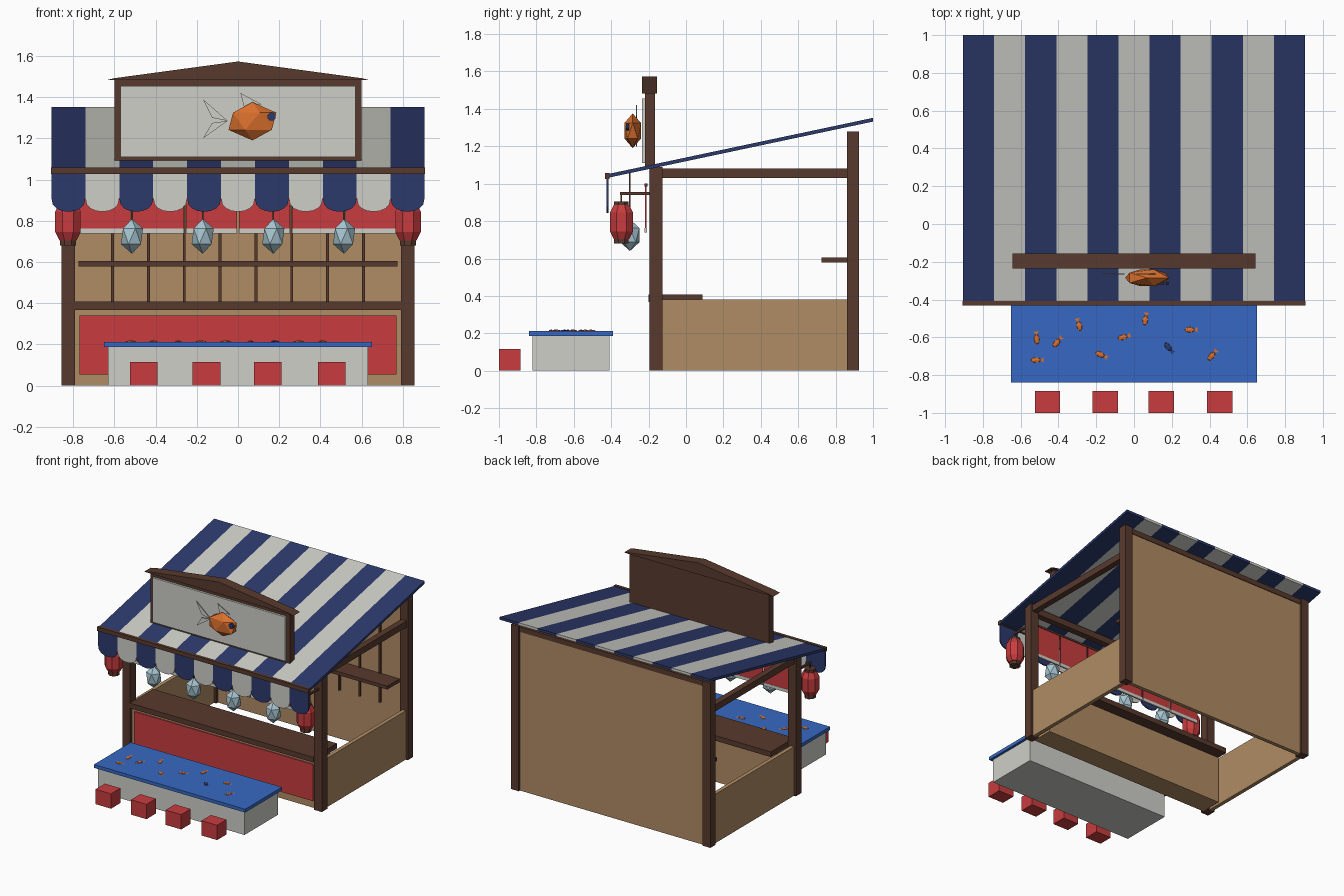
import bpy, bmesh, math
from mathutils import Matrix, Vector

if "Cube" in bpy.data.objects:
    bpy.data.objects.remove(bpy.data.objects["Cube"])


def srgb(r, g, b):
    return tuple((c / 255 / 12.92) if c < 11 else ((c / 255 + 0.055) / 1.055) ** 2.4
                 for c in (r, g, b)) + (1.0,)


MATS = {}
for name, rgb in {
    "navy": (44, 58, 108), "white": (207, 207, 201), "brown": (88, 58, 46),
    "tan": (176, 140, 100), "red": (200, 60, 62), "blue": (55, 105, 195),
    "orange": (218, 112, 45), "pale_blue": (168, 198, 210),
}.items():
    m = bpy.data.materials.new(name)
    m.diffuse_color = srgb(*rgb)
    m.use_nodes = True
    m.node_tree.nodes["Principled BSDF"].inputs["Base Color"].default_value = m.diffuse_color
    MATS[name] = m


def finish(bm, name, *mats):
    bmesh.ops.recalc_face_normals(bm, faces=bm.faces)
    me = bpy.data.meshes.new(name)
    bm.to_mesh(me)
    bm.free()
    for mat in mats:
        me.materials.append(MATS[mat])
    ob = bpy.data.objects.new(name, me)
    bpy.context.collection.objects.link(ob)
    return ob


def box(name, mat, x, y, z):
    """Box from (min, max) pairs."""
    bm = bmesh.new()
    bmesh.ops.create_cube(bm, size=1)
    for v in bm.verts:
        v.co = [lo + (c + 0.5) * (hi - lo) for c, (lo, hi) in zip(v.co, (x, y, z))]
    return finish(bm, name, mat)


def prism(name, mat, outline, y0, y1):
    """Front outline in x, z pushed through from y0 to y1."""
    bm = bmesh.new()
    f = bm.faces.new([bm.verts.new((x, y0, z)) for x, z in outline])
    new = bmesh.ops.extrude_face_region(bm, geom=[f])["geom"]
    bmesh.ops.translate(bm, vec=(0, y1 - y0, 0),
                        verts=[v for v in new if isinstance(v, bmesh.types.BMVert)])
    return finish(bm, name, mat)


def gem(name, mat, centre, radii):
    bm = bmesh.new()
    bmesh.ops.create_icosphere(bm, subdivisions=1, radius=1)
    bmesh.ops.transform(bm, matrix=Matrix.Translation(centre) @ Matrix.Diagonal((*radii, 1)),
                        verts=bm.verts)
    return finish(bm, name, mat)


def lathe(name, mat, x, y, rings, n=8):
    """Closed faceted solid from (radius, z) rings."""
    bm = bmesh.new()
    loops = [[bm.verts.new((x + r * math.cos(math.tau * (i + 0.5) / n),
                            y + r * math.sin(math.tau * (i + 0.5) / n), z))
              for i in range(n)] for r, z in rings]
    for a, b in zip(loops, loops[1:]):
        for i in range(n):
            bm.faces.new((a[i], a[(i + 1) % n], b[(i + 1) % n], b[i]))
    bm.faces.new(loops[0])
    bm.faces.new(loops[-1])
    return finish(bm, name, mat)


# Frame, low side walls and lanterns, mirrored left and right
for s, side in ((-1, "left"), (1, "right")):
    def sx(a, b):
        return tuple(sorted((s * a, s * b)))
    box(side + "_front_post", "brown", sx(0.79, 0.857), (-0.195, -0.125), (0, 1.09))
    box(side + "_back_post", "brown", sx(0.79, 0.857), (0.86, 0.925), (0, 1.28))
    box(side + "_side_beam", "brown", sx(0.80, 0.847), (-0.125, 0.86), (1.03, 1.08))
    box(side + "_side_wall", "tan", sx(0.81, 0.84), (-0.125, 0.86), (0, 0.38))
    box(side + "_lantern_arm", "brown", sx(0.818, 0.832), (-0.352, -0.195), (0.94, 0.955))
    box(side + "_lantern_hook", "brown", sx(0.821, 0.829), (-0.349, -0.341), (0.90, 0.945))
    lathe(side + "_lantern", "red", s * 0.825, -0.345,
          [(0.045, 0.705), (0.067, 0.745), (0.067, 0.845), (0.045, 0.885)])
    for part, z in (("base", 0.68), ("cap", 0.875)):
        lathe(f"{side}_lantern_{part}", "brown", s * 0.825, -0.345, [(0.042, z), (0.042, z + 0.03)])

# Back wall, lattice and shelf
box("front_beam", "brown", (-0.79, 0.79), (-0.185, -0.135), (1.03, 1.08))
box("back_beam", "brown", (-0.79, 0.79), (0.87, 0.915), (1.235, 1.275))
box("back_wall", "tan", (-0.79, 0.79), (0.88, 0.91), (0, 1.25))
for i in range(8):
    x = (i - 3.5) * 0.174
    box("lattice_bar", "brown", (x - 0.007, x + 0.007), (0.865, 0.881), (0.38, 1.2))
box("shelf", "brown", (-0.775, 0.775), (0.725, 0.875), (0.578, 0.605))

# Counter
box("counter_base", "tan", (-0.79, 0.79), (-0.17, 0.0), (0, 0.37))
box("counter_panel", "red", (-0.77, 0.77), (-0.179, -0.169), (0.055, 0.34))
box("counter_top", "brown", (-0.79, 0.79), (-0.2, 0.087), (0.368, 0.408))

# Striped roof and scalloped valance
N, HALF = 11, 0.905
W = 2 * HALF / N
for i in range(N):
    colour = "white" if i % 2 else "navy"
    x0, x1 = -HALF + i * W, -HALF + (i + 1) * W
    bm = bmesh.new()
    bmesh.ops.create_cube(bm, size=1)
    for v in bm.verts:
        y = 1.0 if v.co.y > 0 else -0.425
        z = 1.332 if v.co.y > 0 else 1.03
        v.co = (x0 + (v.co.x + 0.5) * W, y, z + (0.02 if v.co.z > 0 else 0))
    finish(bm, "roof_stripe", colour)
    arc = [((x0 + x1) / 2 + W / 2 * math.cos(a), 0.91 - 0.066 * math.sin(a) ** 0.8)
           for a in (math.pi * k / 8 for k in range(1, 8))]
    prism("valance_scallop", colour,
          [(x0, 1.04), (x1, 1.04), (x1, 0.91)] + arc + [(x0, 0.91)], -0.424, -0.414)
box("valance_rail", "brown", (-0.908, 0.908), (-0.432, -0.408), (1.026, 1.058))

# Hanging banner with pale hem
box("banner_rod", "brown", (-0.79, 0.79), (-0.223, -0.207), (0.985, 1.0))
for i in range(6):
    x = (i - 2.5) * 0.258
    box("banner", "red", (x - 0.124, x + 0.124), (-0.219, -0.211), (0.762, 0.99))
    box("banner_hem", "white", (x - 0.124, x + 0.124), (-0.221, -0.209), (0.738, 0.762))

# Glass floats on cords
for i in range(4):
    x = (i - 1.5) * 0.343
    gem("glass_float", "pale_blue", (x, -0.3, 0.725), (0.06, 0.06, 0.085))
    box("float_cord", "brown", (x - 0.004, x + 0.004), (-0.304, -0.296), (0.8, 1.06))

# Sign
box("sign_board", "brown", (-0.6, 0.6), (-0.22, -0.165), (1.09, 1.49))
box("sign_face", "white", (-0.57, 0.57), (-0.236, -0.218), (1.11, 1.455))
prism("sign_gable", "brown", [(-0.642, 1.482), (0.642, 1.482), (0.6, 1.492), (0, 1.573),
                              (-0.6, 1.492)], -0.235, -0.155)

# Fish on the sign
gem("sign_fish_body", "orange", (0.07, -0.285, 1.283), (0.13, 0.052, 0.093))
for name, pts in (
    ("upper_tail_fin", [(-0.05, 1.285), (-0.17, 1.39), (-0.125, 1.3)]),
    ("lower_tail_fin", [(-0.05, 1.285), (-0.17, 1.2), (-0.125, 1.275)]),
    ("top_fin", [(0.03, 1.35), (0.012, 1.42), (0.115, 1.365)]),
):
    prism(name, "white", pts, -0.268, -0.262)
eye = lathe("sign_fish_eye", "navy", 0, 0, [(0.021, -0.008), (0.021, 0.008)])
eye.matrix_world = Matrix.Translation((0.163, -0.314, 1.305)) @ Matrix.Rotation(math.pi / 2, 4, "X")

# Fish pool
box("pool_tub", "white", (-0.63, 0.63), (-0.82, -0.41), (0, 0.19))
box("pool_water", "blue", (-0.65, 0.65), (-0.84, -0.39), (0.187, 0.213))

# Small fish: (x, y, heading in degrees)
SWIMMERS = [(-0.515, -0.61, 95), (-0.52, -0.72, 0), (-0.41, -0.63, 50), (-0.29, -0.54, 105),
            (-0.18, -0.69, -25), (-0.06, -0.6, 15), (0.06, -0.51, 80), (0.18, -0.65, -50),
            (0.295, -0.56, 0), (0.41, -0.7, 50)]
for i, (x, y, deg) in enumerate(SWIMMERS):
    bm = bmesh.new()
    bmesh.ops.create_icosphere(bm, subdivisions=1, radius=1)
    bmesh.ops.scale(bm, vec=(0.03, 0.016, 0.006), verts=bm.verts)
    tail = [bm.verts.new(p) for p in ((0.022, 0, 0.002), (0.042, 0.015, 0.002), (0.042, -0.015, 0.002))]
    bm.faces.new(tail)
    fish = finish(bm, "swimming_fish", "navy" if i == 7 else "orange")
    fish.matrix_world = Matrix.Translation((x, y, 0.214)) @ Matrix.Rotation(math.radians(deg), 4, "Z")

# Stools
for x in (-0.458, -0.153, 0.145, 0.454):
    box("stool", "red", (x - 0.067, x + 0.067), (-1.0, -0.885), (0, 0.115))
